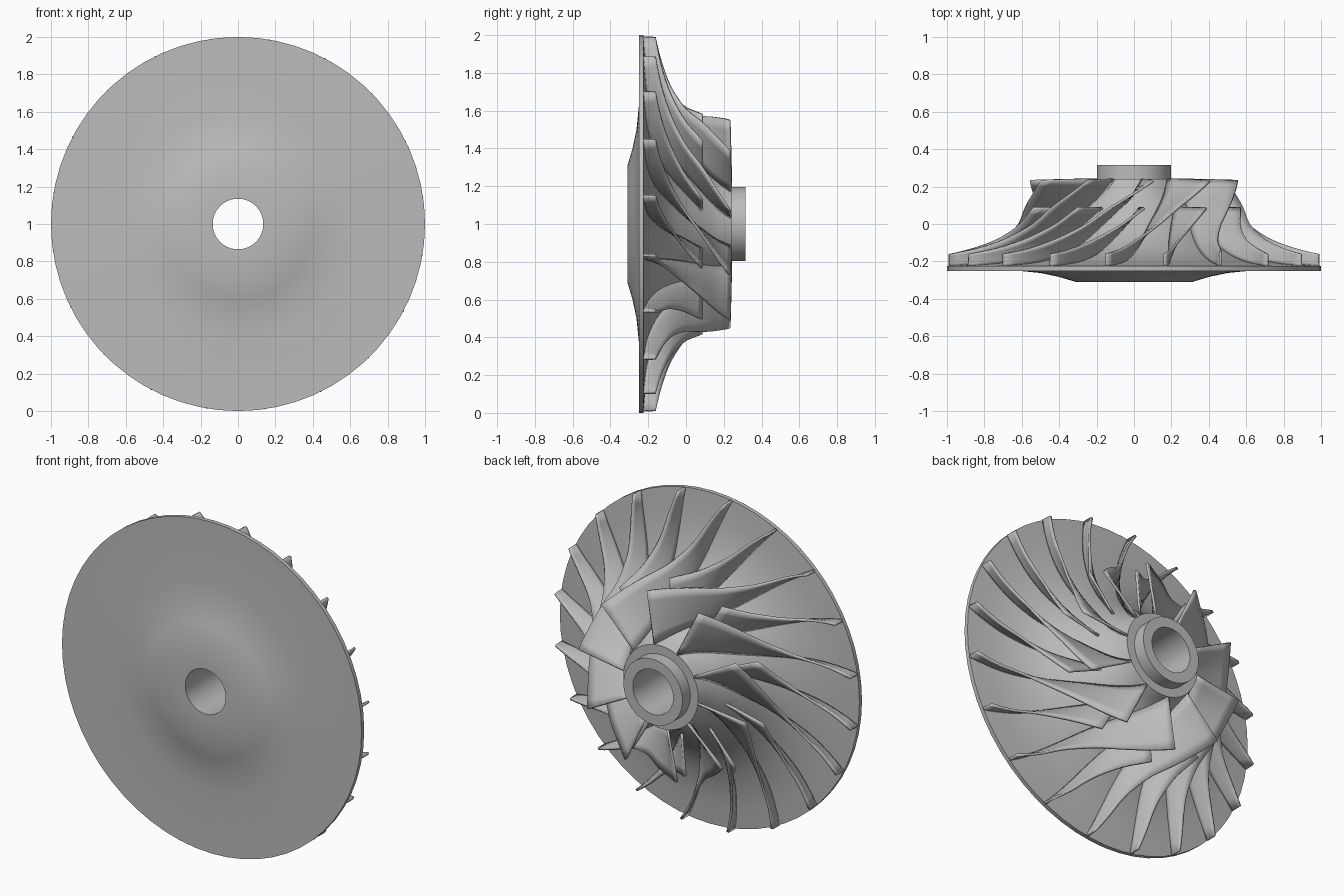
import bpy, bmesh, math
from mathutils import Vector

cube = bpy.data.objects.get("Cube")
if cube:
    bpy.data.objects.remove(cube)

metal = bpy.data.materials.new("grey_metal")
metal.use_nodes = True
GREY = (0.5, 0.5, 0.5, 1)
metal.diffuse_color = GREY
metal.node_tree.nodes["Principled BSDF"].inputs["Base Color"].default_value = GREY

# Meridional curves as (radius, y), from inlet to rim, with wrap angle
HUB = [(.25, .24), (.28, .16), (.33, .085), (.40, 0), (.50, -.09), (.63, -.16), (.80, -.205), (1, -.225)]
SHROUD = [(.56, .23), (.565, .16), (.585, .085), (.62, 0), (.69, -.06), (.77, -.10), (.88, -.135), (.998, -.16)]
WRAP = [(0,), (11,), (23,), (34,), (42,), (47,), (51,), (55,)]
FULL_COUNT = 10
START = 7.5


def smooth_curve(points, steps=3):
    """Catmull-Rom curve through the points."""
    pts = [Vector(p + (0,) * (3 - len(p))) for p in points]
    pts = [2 * pts[0] - pts[1]] + pts + [2 * pts[-1] - pts[-2]]
    out = []
    for a, b, c, d in zip(pts, pts[1:], pts[2:], pts[3:]):
        for i in range(steps):
            t = i / steps
            out.append(0.5 * (2 * b + (c - a) * t + (2 * a - 5 * b + 4 * c - d) * t ** 2
                              + (3 * b - a - 3 * c + d) * t ** 3))
    return out + [pts[-2]]


def polar(r, y, angle):
    a = math.radians(angle)
    return Vector((r * math.cos(a), y, 1 + r * math.sin(a)))


def finish(name, bm, sharp):
    bmesh.ops.recalc_face_normals(bm, faces=bm.faces)
    mesh = bpy.data.meshes.new(name)
    bm.to_mesh(mesh)
    bm.free()
    mesh.materials.append(metal)
    obj = bpy.data.objects.new(name, mesh)
    bpy.context.collection.objects.link(obj)
    bpy.ops.object.select_all(action='DESELECT')
    obj.select_set(True)
    bpy.context.view_layer.objects.active = obj
    bpy.ops.object.shade_smooth_by_angle(angle=math.radians(sharp))
    return obj


def grid(bm, rows, closed=False):
    verts = [[bm.verts.new(p) for p in row] for row in rows]
    pairs = list(zip(verts, verts[1:]))
    if closed:
        pairs.append((verts[-1], verts[0]))
    for a, b in pairs:
        n = len(a)
        for i in range(n if closed else n - 1):
            j = (i + 1) % n
            bm.faces.new((a[i], a[j], b[j], b[i]))


# Hub and back disc, one closed lathed profile around the bore
front = [(.135, -.31), (.31, -.31), (.40, -.283), (.50, -.262), (.62, -.25), (1, -.25)]
nose = [(.197, .24), (.197, .315), (.135, .315)]
profile = front + [tuple(p[:2]) for p in reversed(smooth_curve(HUB))] + nose
bm = bmesh.new()
SIDES = 60
grid(bm, [[polar(r, y, 360 * k / SIDES) for r, y in profile] for k in range(SIDES)], closed=True)
finish("hub_and_disc", bm, 25)


# Curved blades: full ones reach the inlet, splitters start further back
def blade(name, start, first):
    hub, shroud, wrap = (smooth_curve(c)[first:] for c in (HUB, SHROUD, WRAP))
    rows = []
    for h, s, w in zip(hub, shroud, wrap):
        row = []
        for i in range(6):
            p = h.lerp(s, i / 5)
            row.append(polar(p.x, p.y, start + w.x))
        rows.append(row)
    bm = bmesh.new()
    grid(bm, rows)
    obj = finish(name, bm, 30)
    solid = obj.modifiers.new("thickness", 'SOLIDIFY')
    solid.thickness = 0.014
    solid.offset = 0


step = 360 / FULL_COUNT
for k in range(FULL_COUNT):
    blade(f"full_blade_{k + 1}", START + k * step, 0)
    blade(f"splitter_blade_{k + 1}", START + (k + 0.5) * step, 6)
